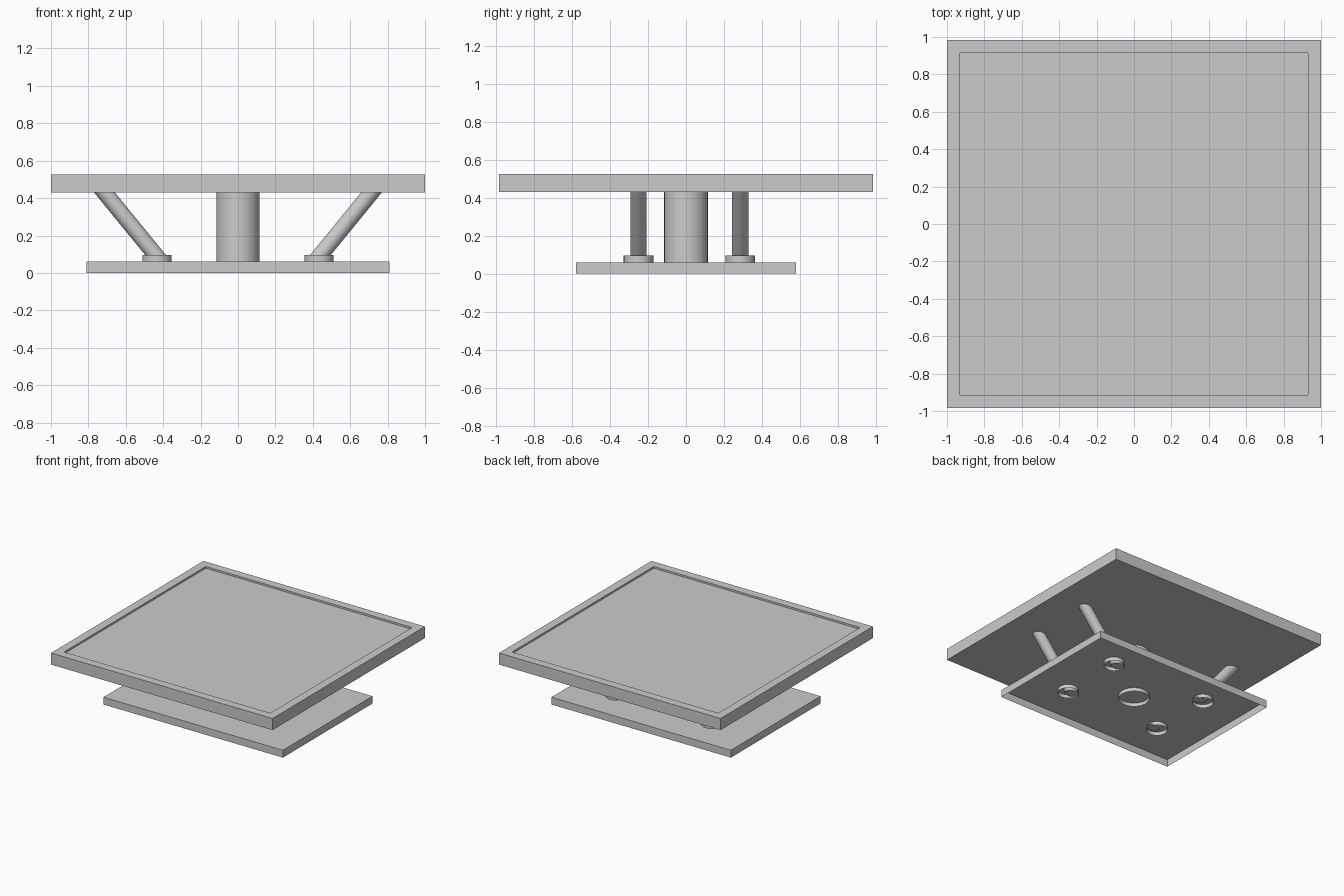
import bpy
import bmesh
from math import radians
from mathutils import Vector

default_cube = bpy.data.objects.get("Cube")
if default_cube:
    bpy.data.objects.remove(default_cube, do_unlink=True)

GREY = (0.6, 0.6, 0.6, 1.0)
grey = bpy.data.materials.new("plain_grey")
grey.use_nodes = True
grey.diffuse_color = GREY
grey.node_tree.nodes["Principled BSDF"].inputs["Base Color"].default_value = GREY


def finish(name, bm, smooth=False):
    """Turn a bmesh into a named, coloured object."""
    mesh = bpy.data.meshes.new(name)
    bm.to_mesh(mesh)
    bm.free()
    mesh.materials.append(grey)
    obj = bpy.data.objects.new(name, mesh)
    bpy.context.collection.objects.link(obj)
    if smooth:
        bpy.ops.object.select_all(action="DESELECT")
        obj.select_set(True)
        bpy.context.view_layer.objects.active = obj
        bpy.ops.object.shade_smooth_by_angle(angle=radians(40))
    return obj


def box(half_x, half_y, bottom, top):
    bm = bmesh.new()
    bmesh.ops.create_cube(bm, size=2)
    for v in bm.verts:
        v.co = (v.co.x * half_x, v.co.y * half_y, top if v.co.z > 0 else bottom)
    bm.normal_update()
    return bm


def face_towards(bm, z):
    return max(bm.faces, key=lambda f: f.normal.z * z)


def rod(name, start, end, radius, open_bottom=True):
    """Cylinder sheared between two points, so both ends stay level."""
    start, end = Vector(start), Vector(end)
    lean = (end - start).normalized()
    bm = bmesh.new()
    bmesh.ops.create_cone(bm, cap_ends=True, segments=32,
                          radius1=radius, radius2=radius, depth=2)
    for v in bm.verts:
        centre = end if v.co.z > 0 else start
        # widen along the lean so the true cross-section is round
        v.co = centre + Vector((v.co.x / lean.z, v.co.y, 0))
    bm.normal_update()
    if open_bottom:
        bmesh.ops.delete(bm, geom=[face_towards(bm, -1)], context="FACES_ONLY")
    return finish(name, bm, smooth=True)


# Table top with a shallow sunken panel inside a border
bm = box(1.0, 0.983, 0.43, 0.525)
panel = face_towards(bm, 1)
bmesh.ops.inset_region(bm, faces=[panel], thickness=0.097)
wall = bmesh.ops.extrude_discrete_faces(bm, faces=[panel])
for v in wall["faces"][0].verts:
    v.co.z -= 0.015
finish("table_top", bm)

# Base plate, hollow underneath
bm = box(0.81, 0.578, 0.0, 0.06)
bmesh.ops.delete(bm, geom=[face_towards(bm, -1)], context="FACES_ONLY")
finish("base_plate", bm)

# Central column, its open end showing under the base
rod("central_column", (0, 0, 0.03), (0, 0, 0.435), 0.115)

# Four slanted legs standing in round sockets
for side, x in (("right", -1), ("left", 1)):
    for end, y in (("front", -0.25), ("back", 0.285)):
        rod(f"{end}_{side}_socket", (x * 0.433, y, 0.03), (x * 0.433, y, 0.095), 0.078)
        rod(f"{end}_{side}_leg", (x * 0.395, y, 0.04), (x * 0.718, y, 0.435), 0.043,
            open_bottom=False)
